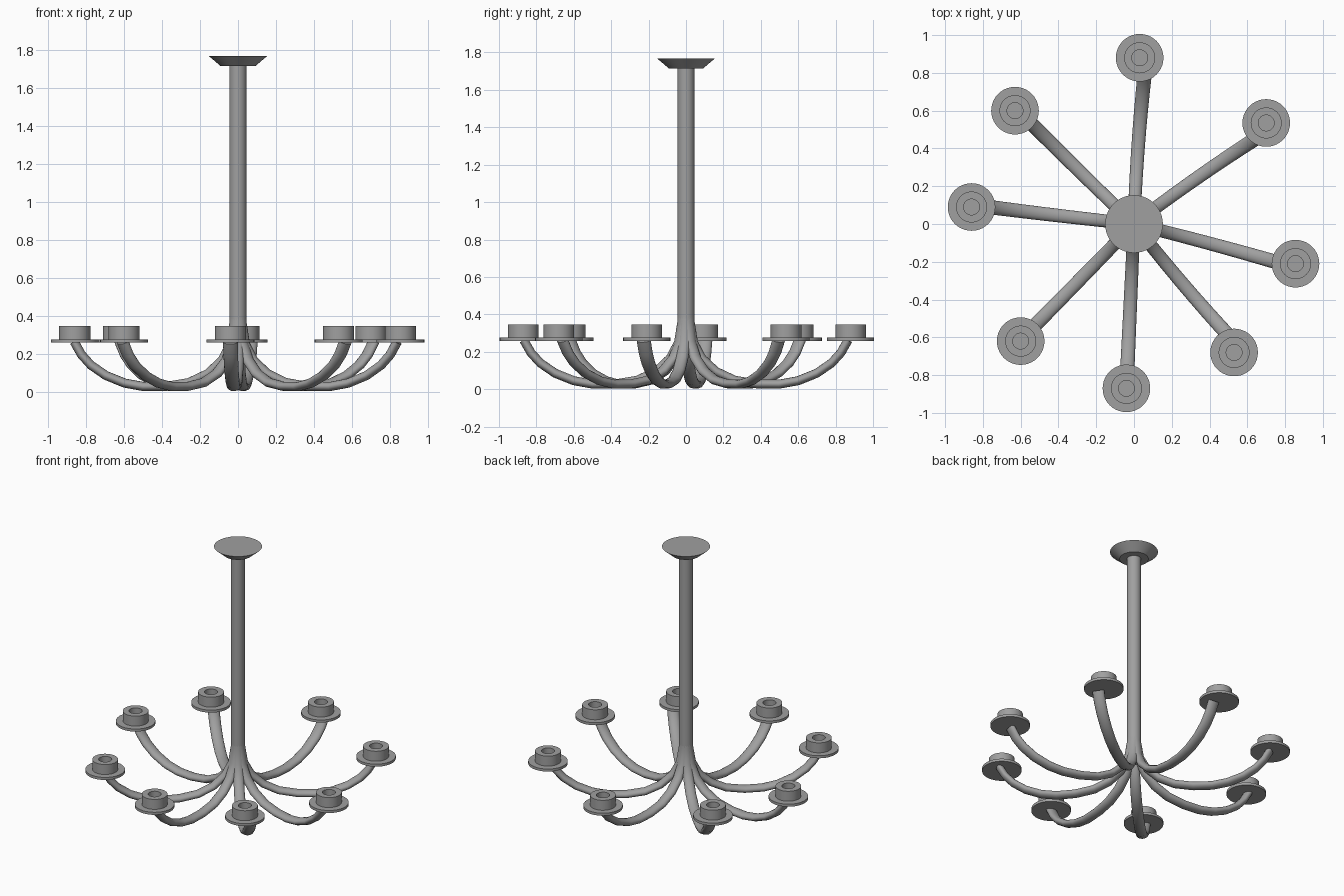
import bpy, bmesh, math
from mathutils import Vector

cube = bpy.data.objects.get("Cube")
if cube:
    bpy.data.objects.remove(cube, do_unlink=True)

metal = bpy.data.materials.new("grey_metal")
metal.use_nodes = True
GREY = (0.35, 0.35, 0.35, 1)
metal.diffuse_color = GREY
metal.node_tree.nodes["Principled BSDF"].inputs["Base Color"].default_value = GREY


def skin(name, rings, location=(0, 0, 0), sharp=35):
    """Join rings of points into a closed skin."""
    bm = bmesh.new()
    loops = [[bm.verts.new(p) for p in ring] for ring in rings]
    n = len(loops[0])
    for a, b in zip(loops, loops[1:]):
        for i in range(n):
            j = (i + 1) % n
            bm.faces.new((a[i], a[j], b[j], b[i]))
    bm.faces.new(loops[0][::-1])
    bm.faces.new(loops[-1])
    bmesh.ops.recalc_face_normals(bm, faces=bm.faces)
    mesh = bpy.data.meshes.new(name)
    bm.to_mesh(mesh)
    bm.free()
    mesh.materials.append(metal)
    obj = bpy.data.objects.new(name, mesh)
    obj.location = location
    bpy.context.collection.objects.link(obj)
    bpy.ops.object.select_all(action="DESELECT")
    obj.select_set(True)
    bpy.context.view_layer.objects.active = obj
    bpy.ops.object.shade_smooth_by_angle(angle=math.radians(sharp))
    return obj


def lathe(name, profile, location=(0, 0, 0), sides=40):
    """Turn a radius/height profile about the vertical axis."""
    turns = [math.tau * i / sides for i in range(sides)]
    return skin(name, [[(r * math.cos(t), r * math.sin(t), z) for t in turns]
                       for r, z in profile], location)


def arm(name, angle, bend, sides=16):
    """Sweep an oval section along the arm, drifting sideways towards the tip."""
    out = Vector((math.cos(angle), math.sin(angle), 0))
    side = Vector((-out.y, out.x, 0))
    up = Vector((0, 0, 1))
    path = [out * r + side * bend * (r / 0.87) ** 2 + up * z for r, z in ARM_PATH]
    rings = []
    for i, p in enumerate(path):
        tangent = (path[min(i + 1, len(path) - 1)] - path[max(i - 1, 0)]).normalized()
        across = (side - tangent * side.dot(tangent)).normalized()
        thick = tangent.cross(across)
        width = 0.032 + 0.007 * i / (len(path) - 1)
        turns = [math.tau * k / sides for k in range(sides)]
        rings.append([p + across * width * math.cos(t) + thick * 0.024 * math.sin(t)
                      for t in turns])
    return skin(name, rings, sharp=50)


# Ceiling canopy and stem
lathe("ceiling_canopy", [(0.092, 1.715), (0.153, 1.767)])
lathe("stem", [(0.045, 0.22), (0.045, 1.72)])

# Arm centre line as radius and height
ARM_PATH = [(0.018, 0.47), (0.022, 0.36), (0.04, 0.25), (0.085, 0.165),
            (0.16, 0.095), (0.26, 0.048), (0.38, 0.028), (0.5, 0.027),
            (0.6, 0.045), (0.7, 0.085), (0.78, 0.14), (0.83, 0.195), (0.868, 0.262)]

# Holder positions, each with the sideways drift of its arm
HOLDERS = [(0.03, 0.88, -0.035), (0.70, 0.535, -0.04), (0.855, -0.21, -0.02),
           (0.53, -0.68, 0.04), (-0.04, -0.87, 0), (-0.60, -0.62, -0.005),
           (-0.86, 0.09, -0.012), (-0.63, 0.60, -0.014)]
TRAY = [(0.126, 0.258), (0.126, 0.276)]
CUP = [(0.082, 0.27), (0.082, 0.346), (0.042, 0.346), (0.042, 0.295)]

for i, (x, y, bend) in enumerate(HOLDERS, 1):
    arm(f"arm_{i}", math.atan2(y, x), bend)
    lathe(f"drip_tray_{i}", TRAY, (x, y, 0))
    lathe(f"candle_cup_{i}", CUP, (x, y, 0))
